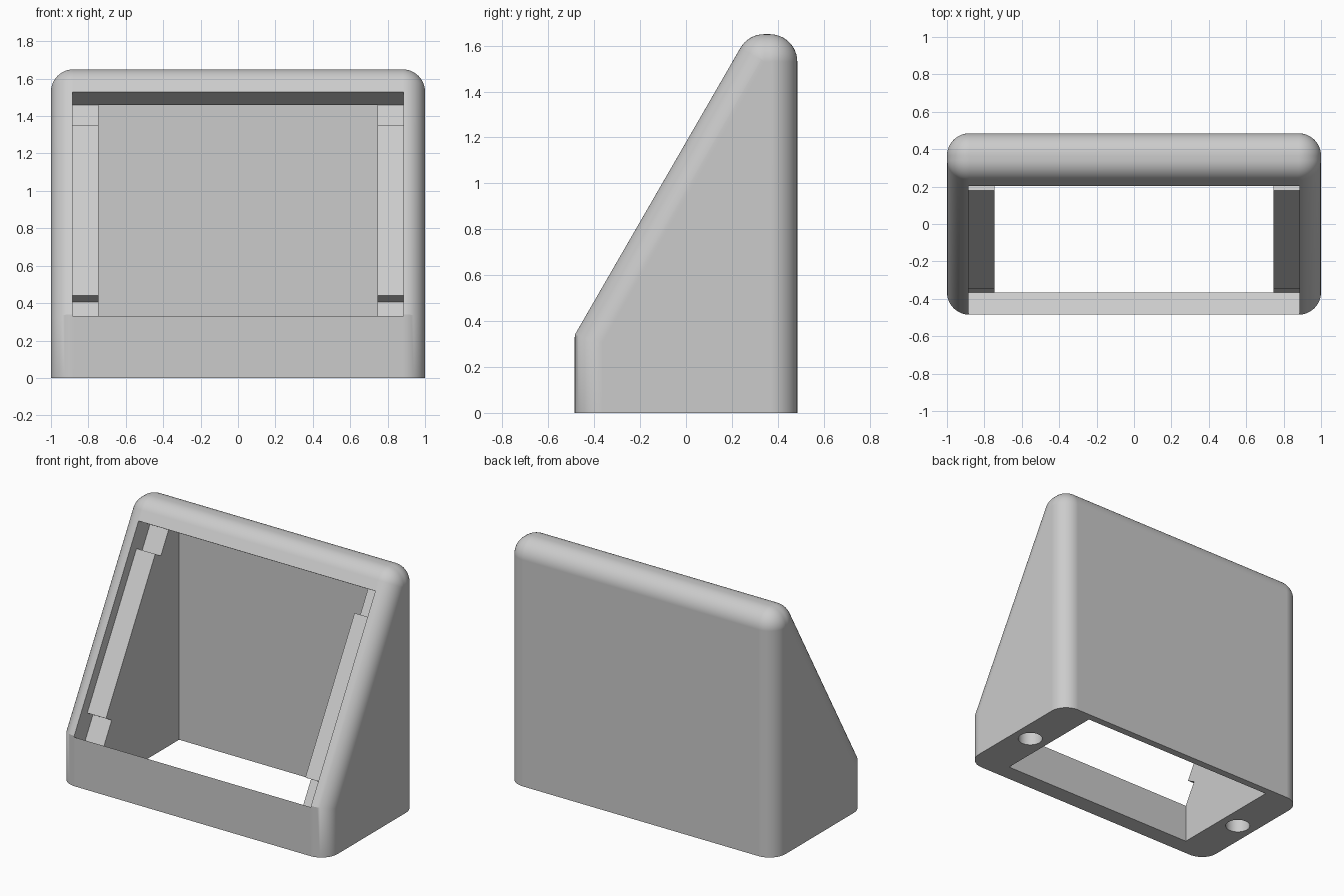
import bpy, bmesh, math
from mathutils import Vector

if "Cube" in bpy.data.objects:
    bpy.data.objects.remove(bpy.data.objects["Cube"], do_unlink=True)

# Main sizes
R = 0.12                      # outer rounding
BACK, FRONT, TOP = 0.485, -0.485, 1.65
KNEE = 0.34                   # height where the sloped front begins
TILT = math.radians(60)
STEP = math.radians(7.5)

grey = bpy.data.materials.new("light grey plastic")
grey.use_nodes = True
grey.diffuse_color = (0.6, 0.6, 0.6, 1)
grey.node_tree.nodes["Principled BSDF"].inputs["Base Color"].default_value = (0.6, 0.6, 0.6, 1)


def add_object(name, bm):
    bmesh.ops.recalc_face_normals(bm, faces=bm.faces)
    mesh = bpy.data.meshes.new(name)
    bm.to_mesh(mesh)
    bm.free()
    mesh.materials.append(grey)
    obj = bpy.data.objects.new(name, mesh)
    bpy.context.collection.objects.link(obj)
    return obj


def slope(s, d):
    """Point (y, z) at distance s up the sloped front and depth d behind it."""
    return (FRONT + s * math.cos(TILT) + d * math.sin(TILT),
            KNEE + s * math.sin(TILT) - d * math.cos(TILT))


def prism(name, profile, half_width):
    bm = bmesh.new()
    face = bm.faces.new([bm.verts.new((-half_width, y, z)) for y, z in profile])
    ext = bmesh.ops.extrude_face_region(bm, geom=[face])
    moved = [v for v in ext["geom"] if isinstance(v, bmesh.types.BMVert)]
    bmesh.ops.translate(bm, verts=moved, vec=(2 * half_width, 0, 0))
    return add_object(name, bm)


def cylinder(name, x, radius, bottom, top):
    bm = bmesh.new()
    bmesh.ops.create_cone(bm, cap_ends=True, segments=48, radius1=radius,
                          radius2=radius, depth=top - bottom)
    bmesh.ops.translate(bm, verts=bm.verts, vec=(x, 0, (bottom + top) / 2))
    return add_object(name, bm)


# Rounded wedge shell: hull of corner balls, mitred knee arcs and base arcs
points = []
top_z = TOP - R
front_y = FRONT + (2 * R + top_z - KNEE) / math.tan(TILT)
miter = math.tan((math.pi / 2 - TILT) / 2)
for side in (-1, 1):
    cx = side * (1 - R)
    for cy in (front_y, BACK - R):
        for i in range(13):
            lat = i * STEP
            for j in range(48):
                lon = j * STEP
                points.append((cx + side * R * math.sin(lat),
                               cy + R * math.cos(lat) * math.cos(lon),
                               top_z + R * math.cos(lat) * math.sin(lon)))
    for i in range(13):
        dx, dy = side * R * math.cos(i * STEP), R * math.sin(i * STEP)
        points.append((cx + dx, FRONT + R - dy, KNEE + (dy - R) * miter))
        points.append((cx + dx, FRONT + R - dy, 0))
        points.append((cx + dx, BACK - R + dy, 0))

bm = bmesh.new()
for p in points:
    bm.verts.new(Vector(p))
bmesh.ops.remove_doubles(bm, verts=bm.verts, dist=1e-4)
hull = bmesh.ops.convex_hull(bm, input=bm.verts)
loose = {v for v in hull["geom_interior"] + hull["geom_unused"]
         if isinstance(v, bmesh.types.BMVert)}
loose |= {v for v in bm.verts if not v.link_faces}
bmesh.ops.delete(bm, geom=list(loose), context="VERTS")
bmesh.ops.dissolve_limit(bm, angle_limit=math.radians(0.5), verts=bm.verts, edges=bm.edges)
housing = add_object("sloped_housing", bm)

# Screen recess with deeper notches at both ends of its side ledges
S0, S1, DEEP, LEDGE = -0.0075, 1.374, 0.14, 0.07
NOTCH = 0.165
recess = prism("recess_cutter", [
    slope(S0, -0.2), slope(S1, -0.2), slope(S1, DEEP), slope(S1 - NOTCH, DEEP),
    slope(S1 - NOTCH, LEDGE), slope(S0 + NOTCH, LEDGE), slope(S0 + NOTCH, DEEP),
    slope(S0, DEEP)], 0.885)

# Inner cavity, open through the base
low, high = slope(S0, DEEP), slope(S1, DEEP)
inner_back = 0.435
cavity = prism("cavity_cutter", [
    (low[0], -0.1), low, slope(S0 + 0.01, -0.1), slope(S1 - 0.01, -0.1), high,
    (inner_back, high[1]), (inner_back, -0.1)], 0.745)

# Blind screw holes in the base
holes = [cylinder("screw_hole_cutter", x, 0.078, -0.1, 0.3) for x in (-0.875, 0.875)]

bpy.ops.object.select_all(action="DESELECT")
bpy.context.view_layer.objects.active = housing
housing.select_set(True)
for cutter in [recess, cavity] + holes:
    cutter.hide_render = True
    mod = housing.modifiers.new("cut", "BOOLEAN")
    mod.operation = "DIFFERENCE"
    mod.solver = "EXACT"
    mod.object = cutter
    bpy.ops.object.modifier_apply(modifier=mod.name)
    bpy.data.objects.remove(cutter, do_unlink=True)

# Smooth rounded edges, crisp cut edges
bpy.ops.object.shade_smooth_by_angle(angle=math.radians(25))
weighted = housing.modifiers.new("weighted normals", "WEIGHTED_NORMAL")
weighted.keep_sharp = True
